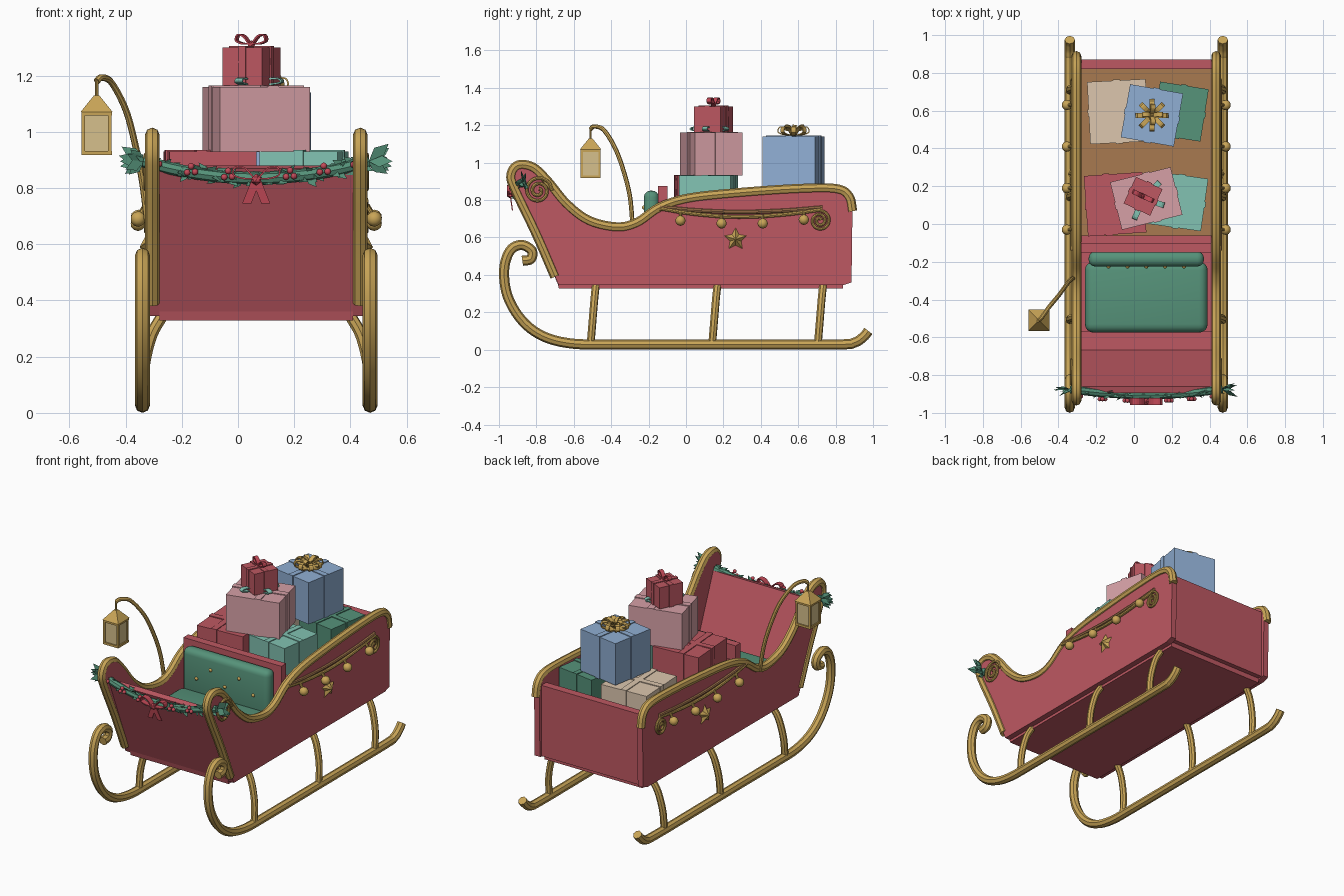
import bpy, bmesh, math, random
from mathutils import Vector, Matrix

random.seed(4)
if "Cube" in bpy.data.objects:
    bpy.data.objects.remove(bpy.data.objects["Cube"], do_unlink=True)
CX = 0.065  # sleigh centre line


def material(name, code):
    srgb = [int(code[i:i + 2], 16) / 255 for i in (0, 2, 4)]
    col = [((c + 0.055) / 1.055) ** 2.4 for c in srgb] + [1]
    m = bpy.data.materials.new(name)
    m.use_nodes = True
    m.diffuse_color = col
    m.node_tree.nodes["Principled BSDF"].inputs["Base Color"].default_value = col
    return m


RED, CRIMSON = material("sleigh red", "BE5862"), material("ribbon red", "C44A58")
GOLD, GREEN = material("gold", "C9A557"), material("green", "56937A")
TEAL, PINK = material("teal", "82C2B2"), material("pink", "D6A0A6")
BLUE, WOOD = material("blue", "90AFD4"), material("wood brown", "A87A50")
CREAM, GLASS = material("cream", "DCC6AE"), material("lantern glass", "D6C08C")


def add(name, me, mats, soft):
    me.materials.clear()
    for m in mats:
        me.materials.append(m)
    if soft:
        me.shade_smooth()
        me.set_sharp_from_angle(angle=math.radians(40))
    ob = bpy.data.objects.new(name, me)
    bpy.context.collection.objects.link(ob)
    return ob


def finish(name, bm, *mats, soft=False):
    me = bpy.data.meshes.new(name)
    bm.to_mesh(me)
    bm.free()
    return add(name, me, mats, soft)


def smooth(pts, n=6):
    """Catmull-Rom curve through the points."""
    p = [Vector(q) for q in pts]
    p = [p[0] * 2 - p[1]] + p + [p[-1] * 2 - p[-2]]
    out = []
    for a, b, c, d in zip(p, p[1:], p[2:], p[3:]):
        for i in range(n):
            t = i / n
            out.append(0.5 * (2 * b + (c - a) * t + (2 * a - 5 * b + 4 * c - d) * t * t
                              + (3 * b - a - 3 * c + d) * t ** 3))
    return out + [p[-2]]


def tube(name, pts, r, mat, n=6):
    path = smooth(pts, n)
    cu = bpy.data.curves.new(name, 'CURVE')
    cu.dimensions, cu.bevel_depth, cu.bevel_resolution, cu.use_fill_caps = '3D', r, 2, True
    sp = cu.splines.new('POLY')
    sp.points.add(len(path) - 1)
    for q, v in zip(sp.points, path):
        q.co = (*v, 1)
    ob = bpy.data.objects.new(name + " path", cu)
    bpy.context.collection.objects.link(ob)
    me = bpy.data.meshes.new_from_object(ob.evaluated_get(bpy.context.evaluated_depsgraph_get()))
    bpy.data.objects.remove(ob)
    bpy.data.curves.remove(cu)
    me.name = name
    return add(name, me, [mat], True)


def prism(name, profile, x0, x1, mat):
    """Extrude a (y, z) profile along x."""
    bm = bmesh.new()
    f = bm.faces.new([bm.verts.new((x0, y, z)) for y, z in profile])
    new = bmesh.ops.extrude_face_region(bm, geom=[f])["geom"]
    bmesh.ops.translate(bm, vec=(x1 - x0, 0, 0), verts=[v for v in new if isinstance(v, bmesh.types.BMVert)])
    bmesh.ops.recalc_face_normals(bm, faces=bm.faces)
    return finish(name, bm, mat)


def cube(bm, lo, hi, index=0):
    lo, hi = Vector(lo), Vector(hi)
    mx = Matrix.Translation((lo + hi) / 2) @ Matrix.Diagonal((*(hi - lo), 1))
    verts = bmesh.ops.create_cube(bm, size=1, matrix=mx)["verts"]
    for f in {f for v in verts for f in v.link_faces}:
        f.material_index = index


def box(name, lo, hi, mat, bevel=0):
    bm = bmesh.new()
    cube(bm, lo, hi)
    if bevel:
        bmesh.ops.bevel(bm, geom=bm.edges[:], offset=bevel, segments=4, profile=0.5, affect='EDGES')
    return finish(name, bm, mat, soft=bevel > 0)


def balls(name, centres, r, mat):
    bm = bmesh.new()
    for c in centres:
        bmesh.ops.create_icosphere(bm, subdivisions=2, radius=r, matrix=Matrix.Translation(c))
    return finish(name, bm, mat, soft=True)


def bow(name, centre, dirs, up, size, width, mat):
    """Flat ribbon loops standing out from a knot."""
    bm, c, up = bmesh.new(), Vector(centre), Vector(up)
    for d in map(Vector, dirs):
        side = d.cross(up).normalized() * width / 2
        loop = smooth([c + size * (d * a + up * b) for a, b in
                       ((0, 0), (0.45, 0.5), (0.9, 0.55), (1, 0.2), (0.6, 0.02), (0, 0))], 3)
        rows = [(bm.verts.new(p - side), bm.verts.new(p + side)) for p in loop]
        for (a, b), (e, f) in zip(rows, rows[1:]):
            bm.faces.new((a, b, f, e))
    bmesh.ops.create_icosphere(bm, subdivisions=1, radius=width * 0.6, matrix=Matrix.Translation(c))
    ob = finish(name, bm, mat)
    ob.modifiers.new("thickness", 'SOLIDIFY').thickness = 0.006
    return ob


# Body shell
rim = [(-0.70, 0.39), (-0.80, 0.62), (-0.91, 0.85), (-0.935, 0.93), (-0.90, 0.985), (-0.82, 0.975),
       (-0.74, 0.90), (-0.64, 0.78), (-0.52, 0.69), (-0.37, 0.655), (-0.26, 0.68), (-0.14, 0.76),
       (0.02, 0.81), (0.3, 0.84), (0.6, 0.86), (0.8, 0.86), (0.87, 0.82), (0.89, 0.74)]
outline = [tuple(v)[:2] for v in smooth([(y, z, 0) for y, z in rim])]
outline += [(0.885, 0.36), (0.84, 0.345), (-0.68, 0.345)]
L, R = CX - 0.345, CX + 0.345
prism("base_slab", [(-0.69, 0.37), (-0.68, 0.328), (0.84, 0.328), (0.84, 0.4), (-0.68, 0.4)], L, R, RED)
prism("front_panel", [(-0.69, 0.36), (-0.895, 0.87), (-0.86, 0.88), (-0.655, 0.37)], L, R, RED)
box("back_panel", (L, 0.82, 0.36), (R, 0.87, 0.81), RED)
box("seat_bench", (L, -0.57, 0.38), (R, -0.1, 0.49), RED)
box("seat_backboard", (L, -0.15, 0.4), (R, -0.1, 0.875), RED)
box("cargo_front_wall", (L, -0.1, 0.4), (R, -0.06, 0.78), RED)
box("cargo_floor", (L, -0.06, 0.64), (R, 0.82, 0.68), WOOD)

# Seat cushions and tufting buttons
box("seat_cushion", (CX - 0.325, -0.575, 0.48), (CX + 0.325, -0.2, 0.60), GREEN, 0.045)
box("back_cushion", (CX - 0.305, -0.225, 0.56), (CX + 0.305, -0.145, 0.85), GREEN, 0.035)
balls("cushion_buttons", [(CX + x, -0.225, z) for z, row in ((0.76, (-0.1, 0.1)), (0.68, (-0.2, 0, 0.2)))
                          for x in row], 0.011, GOLD)


def spiral(x, y, z, r, turns, start, sign):
    n = int(turns * 10)
    return [(x, y + sign * r * (1 - 0.85 * i / n) * math.cos(start + i * math.tau / 10),
             z + r * (1 - 0.85 * i / n) * math.sin(start + i * math.tau / 10)) for i in range(n + 1)]


runner = [(-0.875, 0.475), (-0.83, 0.485), (-0.825, 0.53), (-0.88, 0.56), (-0.94, 0.53), (-0.972, 0.43),
          (-0.955, 0.29), (-0.88, 0.16), (-0.77, 0.075), (-0.62, 0.034), (-0.4, 0.028), (0.2, 0.028),
          (0.8, 0.028), (0.9, 0.038), (0.95, 0.07), (0.975, 0.1)]
swag = [(-0.14, 0.755), (0.05, 0.725), (0.28, 0.71), (0.52, 0.722), (0.73, 0.75)]
bells = ((-0.03, 0.69), (0.19, 0.675), (0.41, 0.675), (0.63, 0.695))

# Everything that repeats on both sides
for s, tag in ((1, "left"), (-1, "right")):
    def X(v):
        return CX + s * v
    prism(tag + "_side_panel", outline, X(0.345), X(0.382), RED)
    tube(tag + "_rim", [(X(0.37), y, z) for y, z in rim], 0.026, GOLD)
    tube(tag + "_runner", [(X(0.405), y, z) for y, z in runner], 0.027, GOLD)
    for i, y in enumerate((-0.51, 0.14, 0.705)):
        tube(f"{tag}_strut_{i}", [(X(a), y + b, z) for a, b, z in
                                  ((0.405, 0, 0.03), (0.402, 0.01, 0.15), (0.375, 0.02, 0.27), (0.335, 0.028, 0.345))],
             0.021, GOLD)
    tube(tag + "_front_scroll", spiral(X(0.392), -0.79, 0.85, 0.075, 2.2, 0, 1), 0.009, GOLD, 3)
    tube(tag + "_rear_scroll", spiral(X(0.392), 0.715, 0.69, 0.055, 2.2, math.pi / 2, -1), 0.008, GOLD, 3)
    tube(tag + "_swag", [(X(0.39), y, z) for y, z in swag], 0.01, GOLD)
    tube(tag + "_swag_band", [(X(0.386), y, z * 0.6 + 0.31) for y, z in swag], 0.011, WOOD)
    balls(tag + "_bells", [(X(0.42), y, z) for y, z in bells], 0.028, GOLD)
    for i, (y, z) in enumerate(bells):
        tube(f"{tag}_bell_hook_{i}", [(X(0.395), y, z + 0.045), (X(0.41), y, z + 0.02)], 0.008, GOLD, 2)
    # Raised star
    bm = bmesh.new()
    peak = bm.verts.new((X(0.415), 0.265, 0.59))
    ring = []
    for i in range(10):
        a, r = math.pi / 2 + i * math.pi / 5, 0.034 if i % 2 else 0.066
        ring.append(bm.verts.new((X(0.38), 0.265 + r * math.cos(a), 0.59 + r * math.sin(a))))
    for a, b in zip(ring, ring[1:] + ring[:1]):
        bm.faces.new((peak, a, b))
    bm.faces.new(ring)
    bmesh.ops.recalc_face_normals(bm, faces=bm.faces)
    finish(tag + "_star", bm, GOLD)


# Garland of pointed leaves over the front panel
def leaf(bm, root, d, length):
    d = d.normalized()
    side = d.cross(Vector((random.uniform(-.5, .5), -1, random.uniform(-.5, .5)))).normalized() * length * 0.25
    lift = d.cross(side).normalized() * length * 0.12
    tip, mid = root + d * length, root + d * length * 0.5
    a, b, c, e, m = (bm.verts.new(p) for p in (root, mid + side, tip, mid - side, mid + lift))
    for tri in ((a, b, m), (b, c, m), (c, e, m), (e, a, m), (a, e, c, b)):
        bm.faces.new(tri)


def garland_point(t):  # t from -1 to 1 across the panel
    return Vector((CX + 0.40 * t, -0.905 + 0.03 * t * t, 0.835 + 0.06 * t * t))


bm = bmesh.new()
for i in range(150):
    t = random.uniform(-1, 1)
    out = Vector((random.choice((-1, 1)) * random.uniform(0.5, 1.2), random.uniform(-0.6, 0.4), random.uniform(-0.8, 0.8)))
    leaf(bm, garland_point(t), out, random.uniform(0.04, 0.06))
for s in (-1, 1):
    for k in range(9):
        out = Vector((s, random.uniform(-0.6, 0.6), (k - 4) * 0.22))
        leaf(bm, garland_point(s), out, random.uniform(0.065, 0.095))
bmesh.ops.recalc_face_normals(bm, faces=bm.faces)
finish("garland_leaves", bm, GREEN)
tube("garland_core", [garland_point(t / 4) for t in range(-4, 5)], 0.022, GREEN)
balls("garland_berries", [garland_point(t) + Vector((dx, -0.032, dz)) for t in (-0.9, -0.58, -0.25, 0.3, 0.6, 0.9)
                          for dx, dz in ((-0.014, 0), (0.014, 0.002), (0, 0.022))], 0.012, CRIMSON)
bow("garland_bow", (CX, -0.94, 0.83), ((1, 0, 0), (-1, 0, 0)), (0, 0, 1), 0.085, 0.035, CRIMSON)
for s, tag in ((1, "left"), (-1, "right")):
    tail = prism(tag + "_bow_tail", [(-0.943, 0.83), (-0.937, 0.83), (-0.925, 0.745), (-0.931, 0.745)],
                 CX - 0.016, CX + 0.016, CRIMSON)
    for v in tail.data.vertices:
        v.co.x += s * (0.83 - v.co.z) * 0.4

# Lantern on its curved pole
tube("lantern_pole", [(-0.32, -0.285, 0.66), (-0.34, -0.30, 0.82), (-0.367, -0.335, 0.96), (-0.40, -0.38, 1.08),
                      (-0.45, -0.44, 1.175), (-0.485, -0.49, 1.193), (-0.503, -0.51, 1.18)], 0.012, GOLD)
tube("lantern_hook", [(-0.503, -0.51, 1.185), (-0.503, -0.51, 1.11)], 0.006, GOLD, 2)
lx, ly = -0.503, -0.51
box("lantern_glass", (lx - 0.046, ly - 0.046, 0.93), (lx + 0.046, ly + 0.046, 1.065), GLASS)
bm = bmesh.new()
for z in (0.917, 1.058):
    cube(bm, (lx - 0.054, ly - 0.054, z), (lx + 0.054, ly + 0.054, z + 0.014))
for a in (-0.047, 0.047):
    for b in (-0.047, 0.047):
        cube(bm, (lx + a - 0.006, ly + b - 0.006, 0.92), (lx + a + 0.006, ly + b + 0.006, 1.07))
bmesh.ops.create_cone(bm, cap_ends=True, segments=4, radius1=0.08, radius2=0.014, depth=0.058,
                      matrix=Matrix.Translation((lx, ly, 1.1)) @ Matrix.Rotation(math.pi / 4, 4, 'Z'))
finish("lantern_frame", bm, GOLD)


# Wrapped presents: paper, ribbon, optional stripes or spots
def present(name, x, y, z, size, turn, paper, ribbon, pattern=None, extra=CREAM, shift=(0, 0)):
    bm = bmesh.new()
    a, b, h = size[0] / 2, size[1] / 2, size[2]
    cube(bm, (-a, -b, 0), (a, b, h))
    if pattern == "stripes":
        n = Vector((1, 1, 1)).normalized()
        for k in range(-9, 15):
            bmesh.ops.bisect_plane(bm, geom=bm.verts[:] + bm.edges[:] + bm.faces[:], plane_co=n * k * 0.035, plane_no=n)
        for f in bm.faces:
            f.material_index = 2 if math.floor(f.calc_center_median().dot(n) / 0.035) % 3 == 0 else 0
    if pattern == "spots":
        half, mid = Vector((a, b, h / 2)), Vector((0, 0, h / 2))
        for n in map(Vector, ((0, 0, 1), (1, 0, 0), (-1, 0, 0), (0, 1, 0), (0, -1, 0))):
            for k in range(6):
                r = random.uniform(0.07, 0.12) * min(size)
                p = Vector([n[i] * (half[i] + 0.002) + (0 if n[i] else random.uniform(-1, 1) * (half[i] - r))
                            for i in range(3)])
                mx = Matrix.Translation(p + mid) @ n.to_track_quat('Z', 'Y').to_matrix().to_4x4()
                for v in bmesh.ops.create_circle(bm, cap_ends=True, segments=8, radius=r, matrix=mx)["verts"]:
                    v.link_faces[0].material_index = 2
    e, w = 0.005, max(0.014, size[0] * 0.06)
    u, v = shift
    cube(bm, (u - w, -b - e, -0.001), (u + w, b + e, h + e), 1)
    cube(bm, (-a - e, v - w, -0.001), (a + e, v + w, h + e), 1)
    ob = finish(name, bm, paper, ribbon, extra)
    ob.location, ob.rotation_euler.z = (x, y, z), math.radians(turn)


present("red_present", -0.1, 0.105, 0.68, (0.31, 0.32, 0.25), 4, RED, GOLD, "spots", PINK, (-0.04, 0))
present("teal_present", 0.235, 0.12, 0.68, (0.28, 0.28, 0.25), -8, TEAL, CRIMSON)
present("striped_present", -0.085, 0.595, 0.68, (0.31, 0.33, 0.19), 3, CREAM, GREEN, "stripes", CRIMSON)
present("green_present", 0.245, 0.595, 0.68, (0.26, 0.28, 0.19), -9, GREEN, CRIMSON)
present("pink_present", 0.065, 0.135, 0.93, (0.33, 0.26, 0.23), 14, PINK, TEAL, shift=(0.03, 0))
present("blue_present", 0.095, 0.575, 0.875, (0.285, 0.285, 0.265), -10, BLUE, GOLD)
present("small_present", 0.048, 0.147, 1.165, (0.155, 0.155, 0.135), -25, RED, CRIMSON, "spots", PINK)

# Bows on the presents
petals = [(math.cos(k * math.tau / 8), math.sin(k * math.tau / 8), 0) for k in range(8)]
bow("gold_bow_lower", (0.095, 0.575, 1.145), petals, (0, 0, 1), 0.085, 0.026, GOLD)
bow("gold_bow_upper", (0.095, 0.575, 1.17), petals[::2], (0.2, 0.2, 1), 0.055, 0.024, GOLD)
bow("red_bow", (0.048, 0.147, 1.31), ((0.9, -0.42, 0), (-0.9, 0.42, 0)), (0, 0, 1.1), 0.06, 0.025, CRIMSON)
bow("teal_bow", (0.05, 0.135, 1.165), ((0.7, 0.7, 0), (-0.4, -0.9, 0), (0.9, -0.3, 0)), (0, 0, 0.4), 0.12, 0.03, TEAL)
